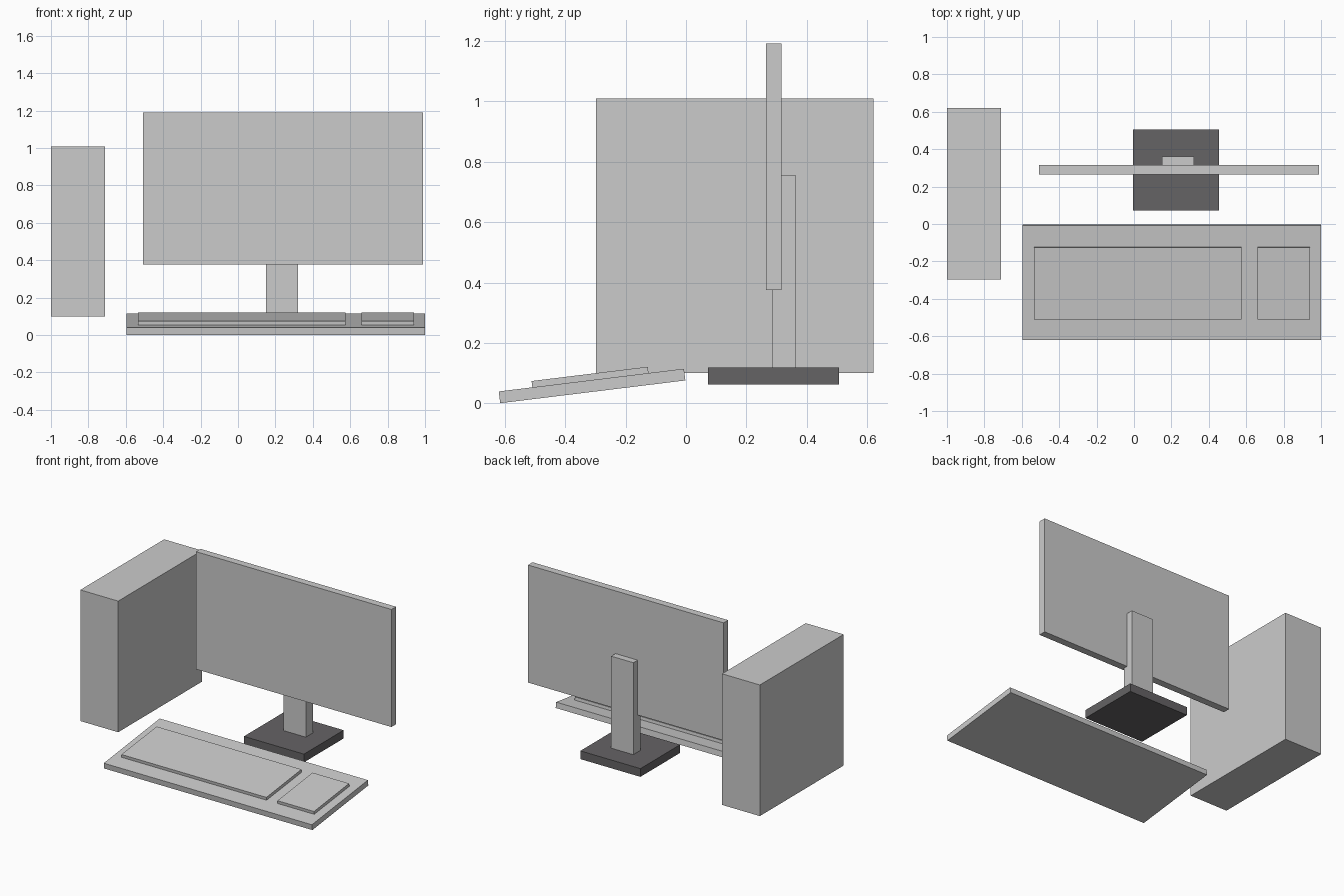
import bpy
from math import radians
from mathutils import Matrix

if "Cube" in bpy.data.objects:
    bpy.data.objects.remove(bpy.data.objects["Cube"])


def box(name, x, y, z, tf=None):
    """Box from (min, max) ranges, optionally moved by a matrix."""
    bpy.ops.mesh.primitive_cube_add(size=1)
    ob = bpy.context.object
    ob.name = name
    place = Matrix.Translation([(a + b) / 2 for a, b in (x, y, z)])
    scale = Matrix.Diagonal([b - a for a, b in (x, y, z)] + [1])
    ob.data.transform((tf or Matrix()) @ place @ scale)
    return ob


# computer case
box("computer_case", (-1.0, -0.71), (-0.297, 0.62), (0.10, 1.008))

# monitor with its stand
box("monitor_screen", (-0.508, 0.99), (0.265, 0.315), (0.376, 1.19))
box("stand_neck", (0.15, 0.32), (0.285, 0.362), (0.115, 0.756))
base = box("stand_base", (-0.005, 0.455), (0.072, 0.506), (0.062, 0.119))
dark = bpy.data.materials.new("dark_grey")
dark.diffuse_color = (0.13, 0.125, 0.13, 1)
dark.use_nodes = True
dark.node_tree.nodes["Principled BSDF"].inputs["Base Color"].default_value = dark.diffuse_color
base.data.materials.append(dark)

# tilted tray, pivoting on its lower front edge, with keyboard and mouse pad
tilt = Matrix.Translation((0, -0.6145, 0.001)) @ Matrix.Rotation(radians(7), 4, 'X')
box("keyboard_tray", (-0.595, 1.0), (0, 0.617), (0, 0.039), tilt)
for name, x in (("keyboard", (-0.535, 0.575)), ("mouse_pad", (0.66, 0.94))):
    box(name, x, (0.112, 0.499), (0.039, 0.06), tilt)
